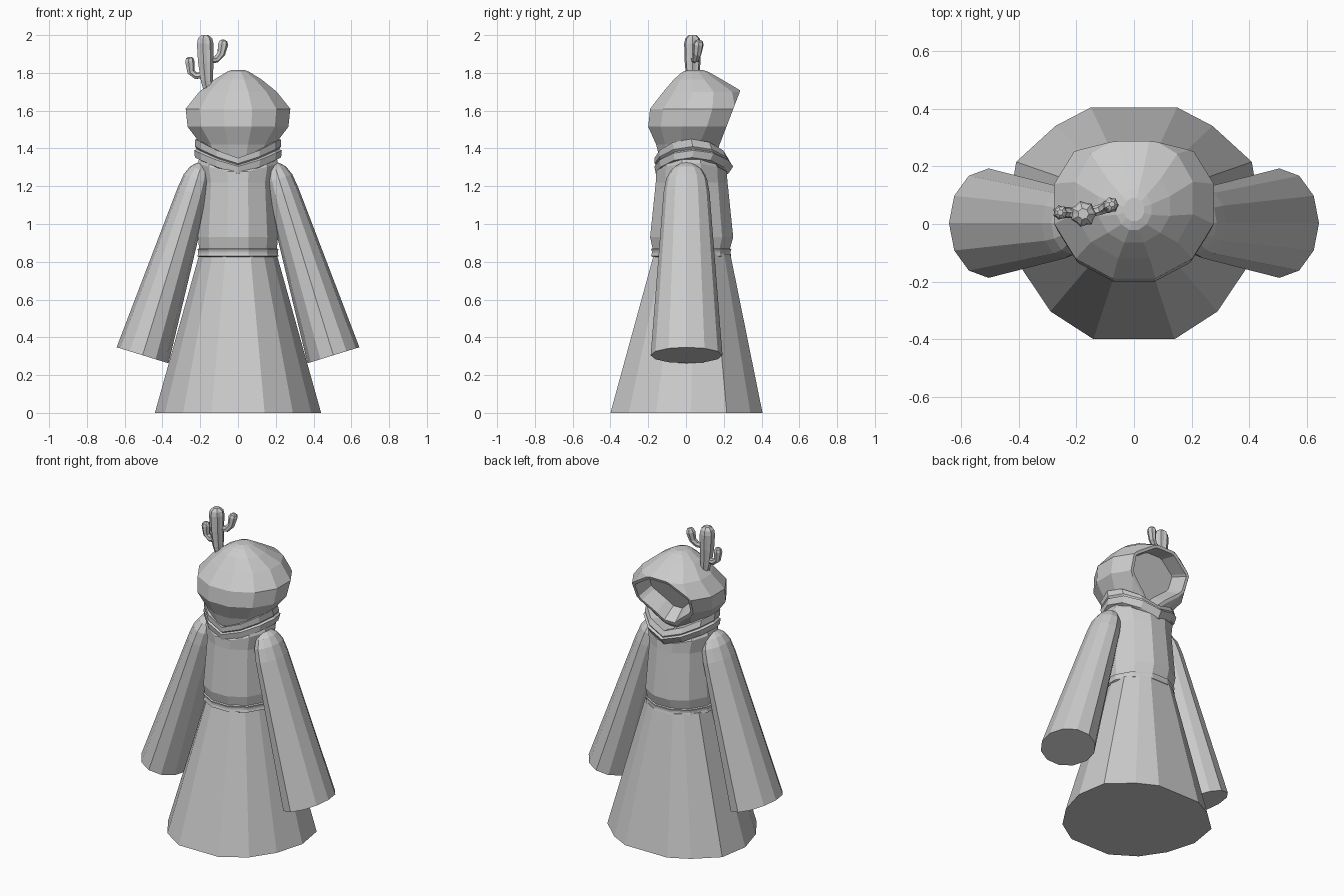
import bpy, bmesh, math
from mathutils import Vector

if "Cube" in bpy.data.objects:
    bpy.data.objects.remove(bpy.data.objects["Cube"])

grey = bpy.data.materials.new("cloth_grey")
grey.diffuse_color = (0.6, 0.6, 0.6, 1)
grey.use_nodes = True
grey.node_tree.nodes["Principled BSDF"].inputs["Base Color"].default_value = grey.diffuse_color


def finish(name, bm):
    bmesh.ops.recalc_face_normals(bm, faces=bm.faces)
    me = bpy.data.meshes.new(name)
    bm.to_mesh(me)
    bm.free()
    me.materials.append(grey)
    ob = bpy.data.objects.new(name, me)
    bpy.context.collection.objects.link(ob)
    return ob


def loft(rings):
    """Skin a list of equal-length point rings and cap both ends."""
    bm = bmesh.new()
    vs = [[bm.verts.new(p) for p in r] for r in rings]
    n = len(vs[0])
    for a, b in zip(vs, vs[1:]):
        for i in range(n):
            j = (i + 1) % n
            bm.faces.new((a[i], a[j], b[j], b[i]))
    bm.faces.new(vs[0][::-1])
    bm.faces.new(vs[-1])
    bmesh.ops.recalc_face_normals(bm, faces=bm.faces)
    return bm


# Unit cross-sections
HALF = [(.32, -1), (.66, -.76), (.88, -.40), (1, .06), (.93, .53), (.62, .84), (.34, 1)]
ROBE = HALF + [(-x, y) for x, y in reversed(HALF)]
GON = [(math.cos(a) / math.cos(math.pi / 12), math.sin(a) / math.cos(math.pi / 12))
       for a in [math.pi / 6 * (i + .5) for i in range(12)]]
ROUND = [(math.cos(math.pi / 6 * i), math.sin(math.pi / 6 * i)) for i in range(12)]
RIBBED = [(math.cos(math.pi / 7 * i) * (1 - .15 * (i % 2)),
           math.sin(math.pi / 7 * i) * (1 - .15 * (i % 2))) for i in range(14)]


def ring(shape, z, rx, yf, yb, drop=0):
    """Horizontal ring from yf to yb; drop lowers it in a V at x = 0."""
    return [(x * rx, (yf + yb) / 2 + y * (yb - yf) / 2, z - drop * (1 - min(1, abs(x)) ** 1.3))
            for x, y in shape]


def stack(name, shape, rows):
    return finish(name, loft([ring(shape, *r) for r in rows]))


def tube(name, shape, path):
    """Sweep a shape along (point, width across y, width in the xz plane) stations."""
    pts = [Vector(p[0]) for p in path]
    rings = []
    for i, (p, ry, rx) in enumerate(path):
        t = (pts[min(i + 1, len(pts) - 1)] - pts[max(i - 1, 0)]).normalized()
        u = Vector((0, 1, 0))
        u = (u - t * u.dot(t)).normalized()
        w = u.cross(t)
        rings.append([pts[i] + w * (x * rx) + u * (y * ry) for x, y in shape])
    return finish(name, loft(rings))


# Robe: skirt, belt, torso
stack("skirt", ROBE, [(0, .44, -.40, .405), (.84, .205, -.17, .235)])
stack("belt", GON, [(.825, .205, -.175, .23), (.83, .215, -.185, .24), (.845, .211, -.181, .236),
                    (.855, .211, -.181, .236), (.867, .215, -.185, .24), (.873, .2, -.175, .23)])
stack("torso", GON, [(.86, .205, -.175, .23), (.93, .212, -.19, .25), (1.22, .195, -.16, .22),
                     (1.32, .212, -.157, .215, .05), (1.37, .20, -.14, .19, .09)])

# Scarf: two V-shaped folds around the neck
stack("scarf", ROUND, [(1.34, .20, -.14, .20, .085), (1.352, .228, -.16, .225, .085),
                       (1.39, .232, -.168, .25, .085), (1.397, .218, -.157, .235, .085),
                       (1.41, .228, -.166, .238, .09), (1.45, .226, -.166, .222, .10),
                       (1.44, .17, -.13, .16, .10)])

# Hood: faceted ball, sliced by a tilted plane and hollowed into an opening
hood = loft([ring(GON, *r) for r in [
    (1.35, .16, -.14, .14), (1.42, .195, -.158, .20), (1.515, .267, -.20, .29),
    (1.61, .277, -.19, .33), (1.70, .205, -.12, .30), (1.765, .125, -.065, .19),
    (1.805, .06, -.02, .12), (1.815, .035, .01, .09)]])
normal = Vector((0, .30, -.115)).normalized()
bmesh.ops.bisect_plane(hood, geom=hood.verts[:] + hood.edges[:] + hood.faces[:],
                       plane_co=(0, .285, 1.70), plane_no=normal, clear_outer=True)
rim = [e for e in hood.edges if e.is_boundary]
before = set(hood.faces)
bmesh.ops.holes_fill(hood, edges=rim, sides=0)
opening = [f for f in hood.faces if f not in before]
bmesh.ops.recalc_face_normals(hood, faces=hood.faces)
bmesh.ops.inset_region(hood, faces=opening, thickness=.018, use_even_offset=True)
out = bmesh.ops.extrude_face_region(hood, geom=opening)
bmesh.ops.delete(hood, geom=opening, context='FACES')
deep = [g for g in out["geom"] if isinstance(g, bmesh.types.BMVert)]
mid = sum((v.co for v in deep), Vector()) / len(deep)
for v in deep:
    v.co = mid + (v.co - mid) * .85 - normal * .1
finish("hood", hood)

# Sleeves: flared oval cones with domed shoulders
axis = Vector((-.295, 0, .955))
cuff = Vector((.505, 0, .305))
for side, s in (("left", -1), ("right", 1)):
    path = []
    for t, rx, ry in [(0, .144, .19), (.90, .085, .122), (.98, .075, .108),
                      (1.03, .055, .08), (1.06, .025, .04)]:
        p = cuff + axis * t
        path.append(((p.x * s, p.y + .003, p.z), ry, rx))
    tube(side + "_sleeve", ROUND, path)

# Cactus on the hood
tube("cactus_trunk", RIBBED, [((-.155, .04, 1.69), .024, .024), ((-.166, .035, 1.76), .034, .034),
                              ((-.173, .035, 1.86), .043, .043), ((-.176, .035, 1.955), .046, .046),
                              ((-.176, .035, 1.982), .04, .04), ((-.176, .035, 2.0), .02, .02)])
tube("cactus_low_arm", RIBBED, [((-.17, .035, 1.785), .016, .016), ((-.225, .04, 1.785), .019, .019),
                                ((-.25, .04, 1.805), .021, .021), ((-.256, .04, 1.86), .026, .026),
                                ((-.256, .04, 1.877), .021, .021), ((-.256, .04, 1.885), .01, .01)])
tube("cactus_high_arm", RIBBED, [((-.17, .035, 1.865), .016, .016), ((-.115, .05, 1.872), .019, .019),
                                 ((-.09, .06, 1.90), .022, .022), ((-.08, .066, 1.95), .028, .028),
                                 ((-.077, .068, 1.967), .022, .022), ((-.076, .069, 1.975), .01, .01)])
